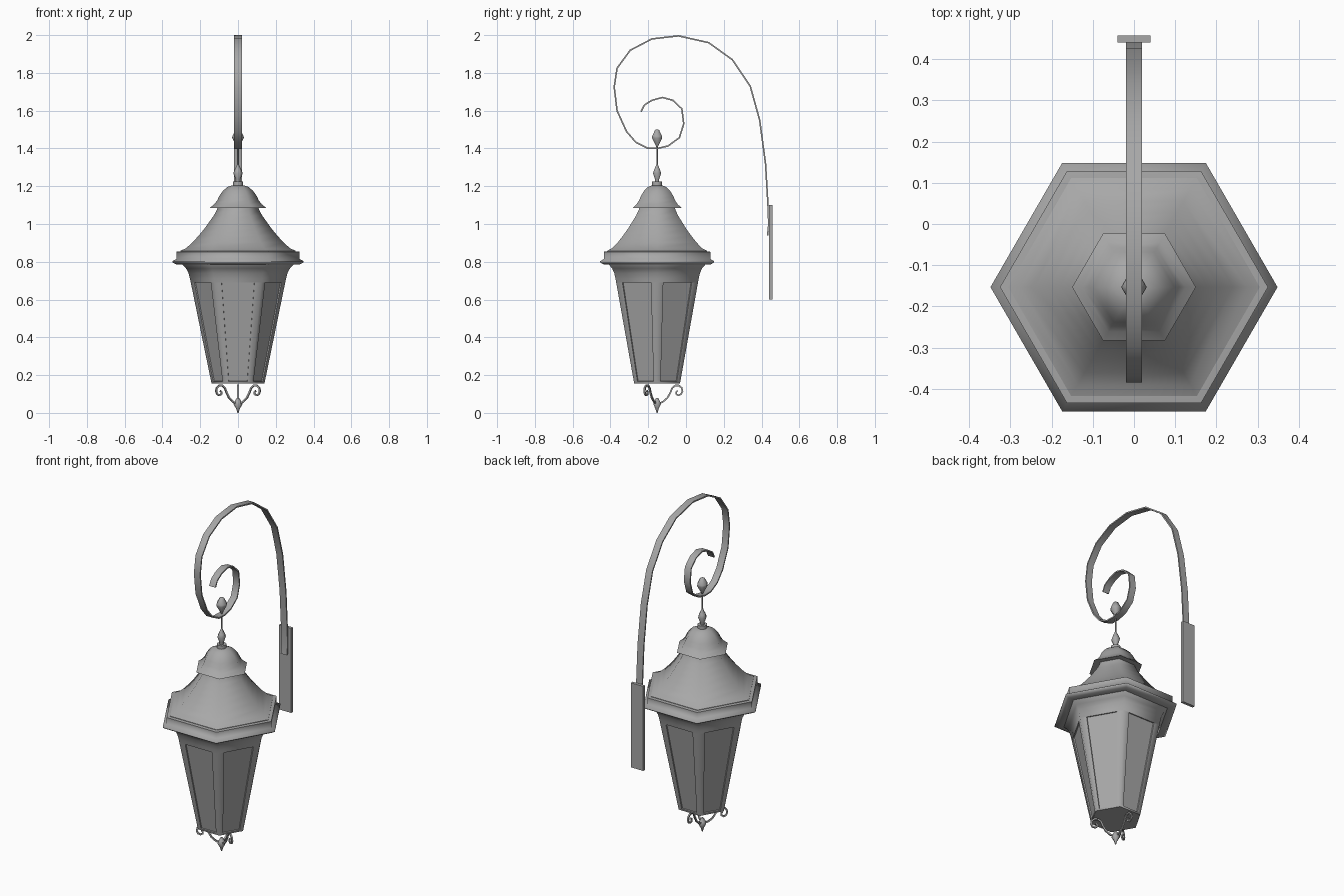
import bpy, bmesh
from math import sin, cos, pi, radians
from mathutils import Vector, Matrix

if "Cube" in bpy.data.objects:
    bpy.data.objects.remove(bpy.data.objects["Cube"])

CY = -0.153  # y of the lantern axis

# dark grey metal shared by all parts
metal = bpy.data.materials.new("dark_metal")
metal.diffuse_color = (.39, .39, .39, 1)
metal.use_nodes = True
metal.node_tree.nodes["Principled BSDF"].inputs["Base Color"].default_value = metal.diffuse_color


def finish(name, bm, angle=None):
    bmesh.ops.recalc_face_normals(bm, faces=bm.faces)
    me = bpy.data.meshes.new(name)
    bm.to_mesh(me)
    bm.free()
    me.materials.append(metal)
    ob = bpy.data.objects.new(name, me)
    bpy.context.collection.objects.link(ob)
    if angle:
        bpy.ops.object.select_all(action='DESELECT')
        ob.select_set(True)
        bpy.context.view_layer.objects.active = ob
        bpy.ops.object.shade_smooth_by_angle(angle=radians(angle))
    return ob


def lathe(profile, n=6):
    """Capped n-sided solid from (radius, z) points around the lantern axis."""
    bm = bmesh.new()
    rings = [[bm.verts.new((r * cos(2 * pi * i / n), CY + r * sin(2 * pi * i / n), z))
              for i in range(n)] for r, z in profile]
    for a, b in zip(rings, rings[1:]):
        for i in range(n):
            j = (i + 1) % n
            bm.faces.new((a[i], a[j], b[j], b[i]))
    bm.faces.new(rings[0][::-1])
    bm.faces.new(rings[-1])
    bmesh.ops.recalc_face_normals(bm, faces=bm.faces)
    return bm


def ribbon(name, pts, width, thick, matrix=Matrix()):
    """Flat bar swept along (y, z) points, wide in x."""
    bm = bmesh.new()
    pts = [Vector(p) for p in pts]
    rings = []
    for k, p in enumerate(pts):
        t = (pts[min(k + 1, len(pts) - 1)] - pts[max(k - 1, 0)]).normalized()
        nrm = Vector((-t.y, t.x)) * thick / 2
        rings.append([bm.verts.new((sx * width / 2, p.x + s * nrm.x, p.y + s * nrm.y))
                      for sx, s in ((-1, -1), (1, -1), (1, 1), (-1, 1))])
    for a, b in zip(rings, rings[1:]):
        for i in range(4):
            j = (i + 1) % 4
            bm.faces.new((a[i], a[j], b[j], b[i]))
    bm.faces.new(rings[0])
    bm.faces.new(rings[-1])
    bm.transform(matrix)
    return finish(name, bm, 40)


# lantern body with six recessed panes
bm = lathe([(.14, .155), (.142, .165), (.25, .69), (.254, .71),
            (.262, .74), (.275, .765), (.297, .787), (.30, .80)])
panes = [f for f in bm.faces if .3 < f.calc_center_median().z < .6]
bmesh.ops.inset_individual(bm, faces=panes, thickness=.001)
for f in panes:
    c = f.calc_center_median()
    t = f.normal.cross(Vector((0, 0, 1))).normalized()
    for v in f.verts:
        v.co -= t * (v.co - c).dot(t) * .3
bmesh.ops.inset_individual(bm, faces=panes, thickness=.001, depth=-.007)
finish("lantern_body", bm, 61)

# brim and rim under the roof
finish("brim", lathe([(.29, .785), (.33, .787), (.348, .797), (.348, .803), (.325, .815),
                      (.325, .853), (.30, .856)]), 61)

# flared roof
finish("roof", lathe([(.305, .85), (.305, .858), (.275, .872), (.24, .903), (.207, .94),
                      (.178, .975), (.153, 1.01), (.128, 1.045), (.112, 1.075),
                      (.105, 1.10)]), 61)

# bell-shaped cap
finish("roof_cap", lathe([(.10, 1.09), (.15, 1.085), (.125, 1.105), (.11, 1.125), (.098, 1.15),
                          (.08, 1.175), (.058, 1.195), (.03, 1.205)]), 61)
finish("cap_collar", lathe([(.026, 1.195), (.026, 1.225)], 12), 40)

# hanging rod with two pointed beads, and bottom finial
finish("hanging_rod", lathe([(.012, 1.22), (.013, 1.237), (.025, 1.268), (.019, 1.285),
                             (.006, 1.312), (.004, 1.32), (.004, 1.405), (.008, 1.415),
                             (.031, 1.455), (.03, 1.465), (.013, 1.497), (.006, 1.50)]), 61)
finish("bottom_finial", lathe([(.003, 0), (.010, .022), (.024, .047), (.018, .06),
                               (.006, .08)]), 61)

# three scrolls joining the finial to the body
scroll = [(.008, .05), (.03, .058), (.055, .08), (.07, .107), (.08, .132), (.096, .145),
          (.115, .145), (.13, .133), (.134, .115), (.127, .099), (.113, .093),
          (.102, .099), (.101, .111), (.109, .117)]
for k in range(3):
    m = Matrix.Translation((0, CY, 0)) @ Matrix.Rotation(2 * pi * k / 3, 4, 'Z')
    ribbon(f"scroll_{k + 1}", scroll, .009, .009, m)

# curled hanger arm
arm = [(.432, .94), (.438, 1.0), (.434, 1.1), (.421, 1.32), (.39, 1.55), (.34, 1.73),
       (.245, 1.87), (.12, 1.96), (-.04, 1.996), (-.18, 1.98), (-.295, 1.92), (-.365, 1.825),
       (-.38, 1.725), (-.365, 1.6), (-.315, 1.49), (-.265, 1.432), (-.205, 1.402),
       (-.153, 1.40), (-.095, 1.413), (-.035, 1.457), (-.012, 1.53), (-.022, 1.61),
       (-.07, 1.655), (-.125, 1.67), (-.18, 1.655), (-.22, 1.63), (-.238, 1.595)]
ribbon("hanger_arm", arm, .04, .008)

# wall plate
bm = bmesh.new()
bmesh.ops.create_cube(bm, size=1, matrix=Matrix.Translation((0, .449, .85))
                      @ Matrix.Diagonal((.08, .017, .5, 1)))
finish("wall_plate", bm)
